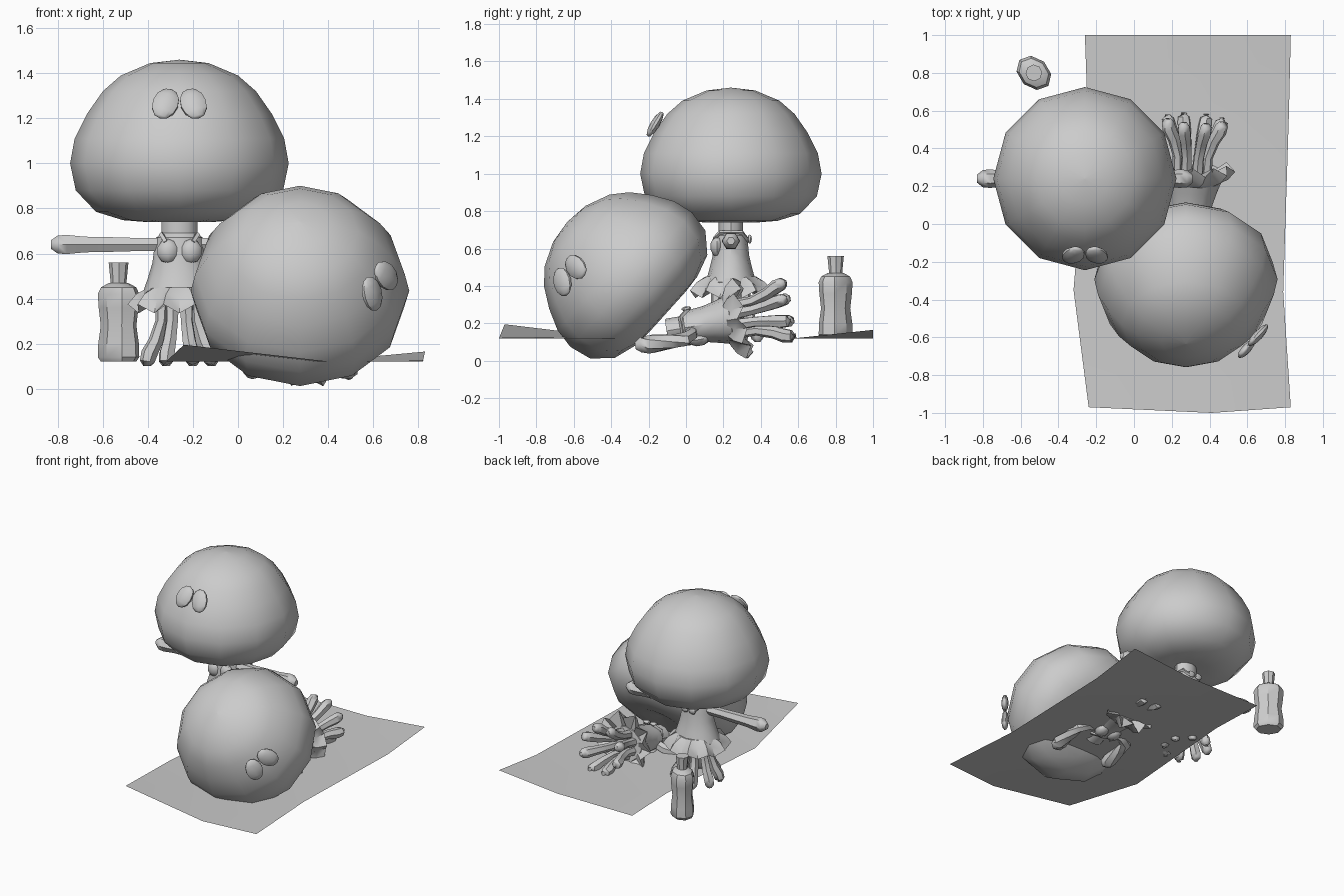
import bpy, bmesh, math
from mathutils import Matrix, Vector

if "Cube" in bpy.data.objects:
    bpy.data.objects.remove(bpy.data.objects["Cube"])

grey = bpy.data.materials.new("plain_grey")
grey.diffuse_color = (0.6, 0.6, 0.6, 1)
grey.use_nodes = True
grey.node_tree.nodes["Principled BSDF"].inputs["Base Color"].default_value = grey.diffuse_color


def finish(name, bm, M=Matrix(), smooth=35, solid=True):
    bm.transform(M)
    if solid:
        bmesh.ops.recalc_face_normals(bm, faces=bm.faces)
    me = bpy.data.meshes.new(name)
    bm.to_mesh(me)
    bm.free()
    me.materials.append(grey)
    ob = bpy.data.objects.new(name, me)
    bpy.context.collection.objects.link(ob)
    if smooth:
        bpy.ops.object.select_all(action='DESELECT')
        ob.select_set(True)
        bpy.context.view_layer.objects.active = ob
        bpy.ops.object.shade_smooth_by_angle(angle=math.radians(smooth))
    return ob


def skin(bm, rings, caps=True):
    """Join equal rings of points into a closed skin."""
    vs = [[bm.verts.new(p) for p in ring] for ring in rings]
    n = len(vs[0])
    for a, b in zip(vs, vs[1:]):
        for i in range(n):
            j = (i + 1) % n
            bm.faces.new((a[i], a[j], b[j], b[i]))
    if caps:
        bm.faces.new(vs[0][::-1])
        bm.faces.new(vs[-1])


def lathe(name, profile, n, M, sx=1.0, sy=1.0, smooth=35):
    bm = bmesh.new()
    skin(bm, [[(sx * r * math.cos(2 * math.pi * i / n), sy * r * math.sin(2 * math.pi * i / n), z)
               for i in range(n)] for r, z in profile])
    return finish(name, bm, M, smooth)


def tube(name, pts, radii, M, n=6):
    bm = bmesh.new()
    pts = [Vector(p) for p in pts]
    rings = []
    for k, (p, r) in enumerate(zip(pts, radii)):
        t = pts[min(k + 1, len(pts) - 1)] - pts[max(k - 1, 0)]
        q = t.to_track_quat('Z', 'Y')
        rings.append([p + q @ Vector((r * math.cos(2 * math.pi * i / n), r * math.sin(2 * math.pi * i / n), 0))
                      for i in range(n)])
    skin(bm, rings)
    return finish(name, bm, M, 50)


def blob(name, loc, scale, M, rot=Matrix(), u=10, v=6):
    bm = bmesh.new()
    bmesh.ops.create_uvsphere(bm, u_segments=u, v_segments=v, radius=1)
    return finish(name, bm, M @ Matrix.Translation(loc) @ rot @ Matrix.Diagonal((*scale, 1)), 50)


def frame(x, y, z, origin):
    M = Matrix((x, y, z)).transposed().to_4x4()
    M.translation = origin
    return M


def head(tag, M):
    # Dome with a flat underside, origin at the neck
    prof = [(0.002, .03), (.15, 0), (.25, .008), (.37, .045), (.46, .14), (.485, .26), (.465, .37),
            (.41, .48), (.34, .58), (.26, .65), (.13, .705), (.002, .72)]
    lathe(tag + "_head", prof, 12, M, smooth=60)
    for s in (-1, 1):
        rot = Matrix.Rotation(math.radians(-31), 4, 'X') @ Matrix.Rotation(math.radians(-s * 18), 4, 'Y')
        blob(tag + "_eye", (s * .062, -.405, .525), (.06, .025, .08), M, rot)


def body(tag, M, arm):
    # Neck and dress, origin at the top of the neck
    lathe(tag + "_torso", [(.065, .03), (.065, -.05), (.085, -.07), (.092, -.12), (.098, -.18),
                           (.115, -.25), (.135, -.32), (.12, -.36)], 12, M, 1.22, 1.0)
    # Wavy frill made of a crown ring and a zigzag hem
    bm = bmesh.new()
    n = 20
    rings = []
    for r, z, wr, wz in ((.135, -.29, 0, 0), (.18, -.33, .012, .01), (.21, -.385, .02, .02), (.11, -.35, 0, 0)):
        rings.append([((r + wr * (-1) ** i) * math.cos(2 * math.pi * i / n),
                       (r + wr * (-1) ** i) * math.sin(2 * math.pi * i / n),
                       z + wz * (-1) ** i) for i in range(n)])
    skin(bm, rings)
    finish(tag + "_frill", bm, M, 25)
    # Ring of flaring legs
    for k in range(8):
        a = math.pi / 8 + k * math.pi / 4
        tube(tag + "_leg", [(r * math.cos(a), r * math.sin(a), z) for r, z in
                            ((.08, -.33), (.085, -.44), (.115, -.53), (.145, -.585), (.155, -.62), (.155, -.64))],
             (.032, .028, .032, .037, .033, .016), M)
    # Chest cups, straps, back bow and arms
    for s in (-1, 1):
        blob(tag + "_chest_cup", (s * .05, -.075, -.13), (.05, .035, .055), M, u=8, v=5)
        tube(tag + "_strap", [(s * .06, -.09, -.09), (s * .08, -.06, -.055), (s * .075, .06, -.055),
                              (s * .03, .095, -.1)], (.012,) * 4, M, 4)
        blob(tag + "_bow", (s * .03, .1, -.09), (.03, .012, .025), M, u=6, v=4)
        tube(tag + "_arm", [(s * x, y, z) for x, y, z in arm],
             (.034, .034, .038, .04, .049, .046, .022), M)


# Standing figure
upright = Matrix.Translation((-.26, .24, .74))
head("standing", upright)
body("standing", upright, [(x, 0, -.1) for x in (.06, .2, .32, .42, .5, .54, .57)])

# Lying figure: head tipped forward and turned, body face down
up = Vector((0, -.743, .669)).normalized()
face = (Vector((.87, 0, 0)) + .5 * Vector((0, -.669, -.743))).normalized()
head("lying", frame((-face).cross(up), -face, up, (.275, -.1, .26)))

bz = -Vector((.06, .98, .17)).normalized()
by = bz.cross(Vector((1, 0, 0))).normalized()
M = frame(by.cross(bz), by, bz, (.285, -.07, .165))
body("lying", M, [(.06, -.02, -.1), (.14, -.045, -.1), (.2, -.06, -.07), (.205, -.06, .0),
                  (.21, -.055, .13), (.21, -.05, .17), (.21, -.05, .2)])

# Bottle with a pinched waist and a flared cap
B = Matrix.Translation((-.53, .8, 0)) @ Matrix.Rotation(math.radians(-42), 4, 'Z')
lathe("bottle", [(.085, .12), (.1, .14), (.098, .2), (.086, .28), (.096, .36), (.1, .42), (.085, .45),
                 (.045, .47)], 8, B, 1.03, .8)
lathe("bottle_cap", [(.036, .46), (.036, .48), (.044, .56)], 8, B)

# Beach towel: one thin sheet with curled corners
rows = [[(-.24, -.97, .195), (.41, -1, .12), (.83, -.97, .125)],
        [(-.32, -.35, .12), (.3, -.35, .12), (.79, -.36, .12)],
        [(-.245, .58, .12), (.35, .58, .12), (.82, .58, .12)],
        [(-.26, 1, .12), (.35, 1, .12), (.83, 1, .165)]]
bm = bmesh.new()
g = [[bm.verts.new(p) for p in r] for r in rows]
for a, b in zip(g, g[1:]):
    for i in range(2):
        bm.faces.new((a[i], a[i + 1], b[i + 1], b[i]))
finish("towel", bm, smooth=30, solid=False)
